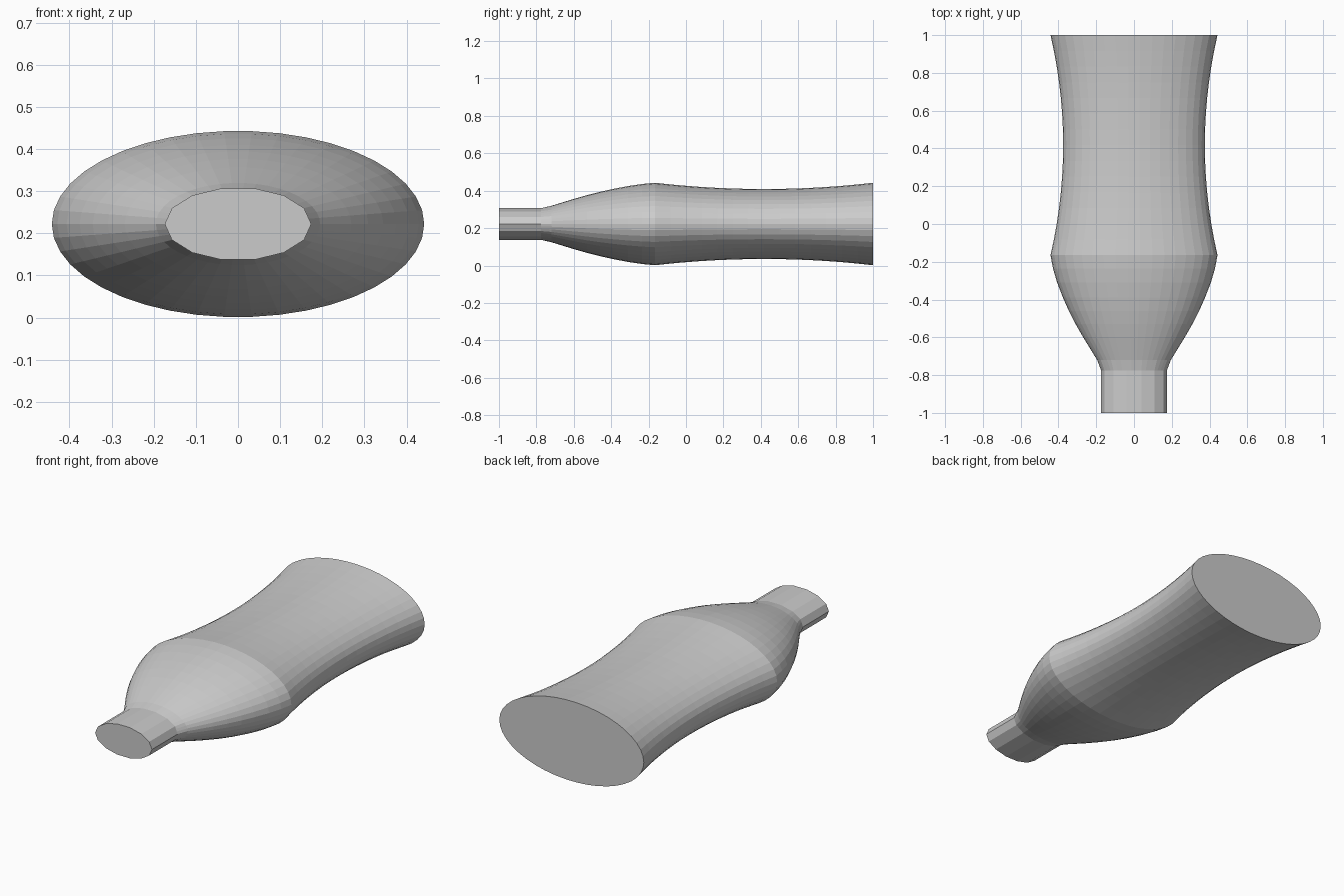
import bpy, bmesh
from math import cos, sin, tau

if "Cube" in bpy.data.objects:
    bpy.data.objects.remove(bpy.data.objects["Cube"])

BODY_SIDES, NECK_SIDES = 42, 14      # body is finer than the neck
FLATTEN, CENTRE_Z = 0.5, 0.222       # oval section


def section(y, r, neck=False):
    """Oval ring along y; neck rings lie on the chords of a 14-gon."""
    per = BODY_SIDES // NECK_SIDES if neck else 1
    step = tau * per / BODY_SIDES
    pts = []
    for i in range(BODY_SIDES):
        k, f = divmod(i, per)
        f /= per
        x = (1 - f) * cos(k * step) + f * cos((k + 1) * step)
        z = (1 - f) * sin(k * step) + f * sin((k + 1) * step)
        pts.append((r * x, y, CENTRE_Z + r * z * FLATTEN))
    return pts


# Neck and collar
rings = [section(-1.0, 0.174, True), section(-0.775, 0.174, True),
         section(-0.72, 0.195)]

# Rounded shoulder
for y, r in [(-0.66, 0.232), (-0.6, 0.269), (-0.53, 0.309), (-0.46, 0.345),
             (-0.39, 0.376), (-0.31, 0.407), (-0.235, 0.429)]:
    rings.append(section(y, r))

# Waisted body
STEPS = 14
for i in range(STEPS + 1):
    t = i / STEPS
    rings.append(section(-0.165 + 1.165 * t, 0.375 + 0.067 * (2 * t - 1) ** 2))

# Skin the rings and close both ends
bm = bmesh.new()
loops = [[bm.verts.new(p) for p in ring] for ring in rings]
for a, b in zip(loops, loops[1:]):
    for i in range(BODY_SIDES):
        j = (i + 1) % BODY_SIDES
        bm.faces.new((a[i], a[j], b[j], b[i]))
bm.faces.new(loops[0])
bm.faces.new(loops[-1])
bmesh.ops.recalc_face_normals(bm, faces=bm.faces)

mesh = bpy.data.meshes.new("bottle")
bm.to_mesh(mesh)
bm.free()
bottle = bpy.data.objects.new("bottle", mesh)
bpy.context.collection.objects.link(bottle)
